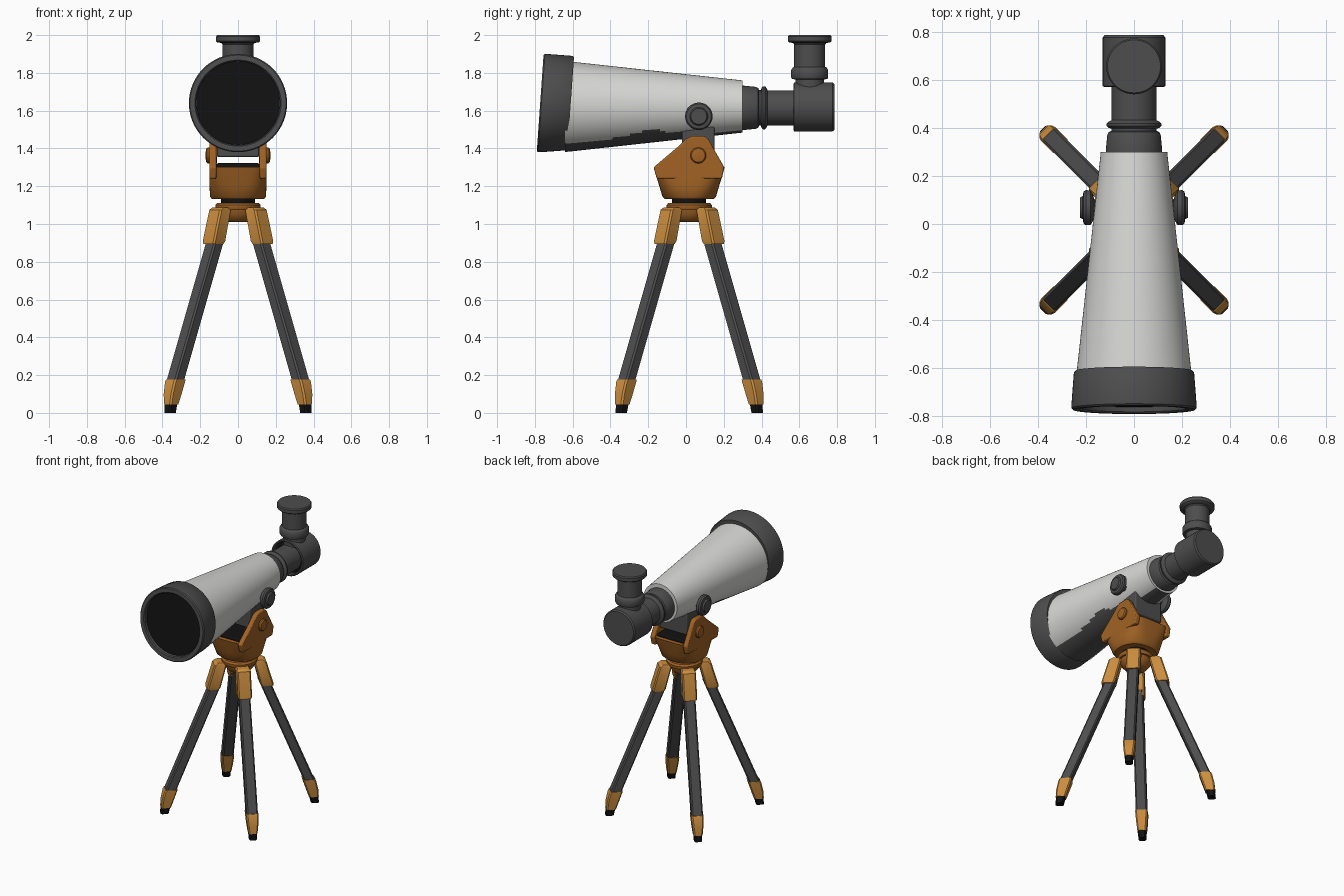
import bpy, bmesh, math
from mathutils import Vector

if "Cube" in bpy.data.objects:
    bpy.data.objects.remove(bpy.data.objects["Cube"])


def material(name, rgb):
    m = bpy.data.materials.new(name)
    m.diffuse_color = (*rgb, 1)
    m.use_nodes = True
    m.node_tree.nodes["Principled BSDF"].inputs["Base Color"].default_value = m.diffuse_color
    return m


WHITE = material("tube white", (0.68, 0.68, 0.66))
GREY = material("dark grey", (0.075, 0.075, 0.075))
BLACK = material("black", (0.006, 0.006, 0.006))
BROWN = material("burnt orange", (0.36, 0.125, 0.018))
AMBER = material("light amber", (0.60, 0.27, 0.05))


def finish(name, bm, mats, bevel=0):
    bmesh.ops.recalc_face_normals(bm, faces=bm.faces)
    me = bpy.data.meshes.new(name)
    bm.to_mesh(me)
    bm.free()
    ob = bpy.data.objects.new(name, me)
    bpy.context.collection.objects.link(ob)
    for m in mats:
        me.materials.append(m)
    if bevel:
        b = ob.modifiers.new("bevel", 'BEVEL')
        b.width, b.segments, b.limit_method = bevel, 2, 'ANGLE'
    bpy.ops.object.select_all(action='DESELECT')
    ob.select_set(True)
    bpy.context.view_layer.objects.active = ob
    bpy.ops.object.shade_smooth_by_angle(angle=math.radians(35))
    return ob


def loft(name, rings, mats, bevel=0):
    """Skin a list of equal-length point rings and cap both ends."""
    bm = bmesh.new()
    vr = [[bm.verts.new(p) for p in r] for r in rings]
    n = len(rings[0])
    for a, b in zip(vr, vr[1:]):
        for i in range(n):
            j = (i + 1) % n
            bm.faces.new((a[i], a[j], b[j], b[i]))
    bm.faces.new(vr[0])
    bm.faces.new(vr[-1])
    return finish(name, bm, mats, bevel)


def lathe(name, profile, axis, centre, mat, n=48, shear=0):
    """Profile of (position along axis, radius) turned about a world axis."""
    rings = []
    for t, r in profile:
        ring = []
        for i in range(n):
            a = 2 * math.pi * i / n
            c, s = r * math.cos(a), r * math.sin(a)
            v = {'x': (t, c, s), 'y': (c, t + shear * s, s), 'z': (c, s, t)}[axis]
            ring.append(Vector(v) + Vector(centre))
        rings.append(ring)
    return loft(name, rings, [mat])


def box(name, lo, hi, mat, bevel=0.008):
    ring = [(lo[0], lo[1]), (hi[0], lo[1]), (hi[0], hi[1]), (lo[0], hi[1])]
    return loft(name, [[(x, y, z) for x, y in ring] for z in (lo[2], hi[2])], [mat], bevel)


# Main tube: tapered, with a painted dark underside
steps = 30
tube = lathe("main_tube", [(-0.64 + 0.94 * i / steps, 0.241 - 0.103 * i / steps)
                           for i in range(steps + 1)], 'y', (0, 0, 1.622), WHITE, 72)
tube.data.materials.append(GREY)
for p in tube.data.polygons:
    y = p.center.y
    limit = -0.8 + 0.15 * math.exp(-((y + 0.2) / 0.12) ** 2) - (0.1 if y > 0.12 else 0)
    if abs(p.normal.y) < 0.5 and p.normal.z < limit:
        p.material_index = 1

# Front hood and lens, leaning slightly
AX = (0, 0, 1.64)
lathe("front_hood", [(-0.61, 0.2), (-0.61, 0.244), (-0.618, 0.25), (-0.75, 0.26),
                     (-0.765, 0.26), (-0.772, 0.254), (-0.772, 0.228), (-0.765, 0.222),
                     (-0.735, 0.222)], 'y', AX, GREY, 64, 0.07)
lathe("front_lens", [(-0.73, 0.221), (-0.745, 0.221)], 'y', AX, BLACK, 64, 0.07)

# Focuser neck and diagonal housing
RC = (0, 0, 1.615)
lathe("focuser_neck", [(0.28, 0.117), (0.31, 0.117), (0.37, 0.111), (0.382, 0.105),
                       (0.387, 0.094), (0.396, 0.094), (0.401, 0.108), (0.408, 0.114),
                       (0.418, 0.114), (0.425, 0.106), (0.432, 0.093), (0.66, 0.093)],
      'y', RC, GREY)
lathe("diagonal_housing", [(0.62, 0.115), (0.572, 0.115), (0.569, 0.122), (0.573, 0.13),
                           (0.775, 0.13), (0.785, 0.122)], 'y', (0, 0, 1.62), GREY)
lathe("housing_recess", [(0.6, 0.114), (0.612, 0.114)], 'y', (0, 0, 1.62), BLACK)

# Upright eyepiece
lathe("eyepiece", [(1.70, 0.075), (1.765, 0.075), (1.768, 0.094), (1.776, 0.098),
                   (1.815, 0.098), (1.828, 0.09), (1.832, 0.082), (1.95, 0.082),
                   (1.958, 0.088), (1.962, 0.11), (1.968, 0.116), (1.992, 0.116),
                   (2.0, 0.110)], 'z', (0, 0.655, 0), GREY)

# Altitude knobs and fork bolts on both sides
for side, s in (("left", -1), ("right", 1)):
    lathe("knob_" + side, [(s * x, r) for x, r in
          ((0.10, 0.03), (0.165, 0.03), (0.17, 0.055), (0.18, 0.071), (0.2, 0.073),
           (0.21, 0.066), (0.213, 0.048), (0.224, 0.042))], 'x', (0, 0.068, 1.57), GREY, 32)
    lathe("fork_bolt_" + side, [(s * x, r) for x, r in
          ((0.11, 0.042), (0.16, 0.042), (0.168, 0.036), (0.171, 0.02))],
          'x', (0, 0.065, 1.363), BROWN, 32)
    # Fork cheek: flat plate with rounded peak
    prof = [(-0.172, 1.30), (-0.03, 1.42), (0.0, 1.45), (0.03, 1.465), (0.10, 1.465),
            (0.122, 1.445), (0.14, 1.41), (0.203, 1.30), (0.19, 1.24), (-0.155, 1.24)]
    loft("fork_cheek_" + side, [[(s * x, y, z) for y, z in prof] for x in (0.115, 0.151)],
         [BROWN], 0.007)

# Saddle between the cheeks
box("tube_saddle", (-0.112, -0.02, 1.355), (0.112, 0.15, 1.53), GREY)

# Fork body: round at the bottom, boxy at the top
CY = 0.017
rings = []
for z, hx, hy, e in ((1.132, 0.138, 0.13, 2.2), (1.145, 0.148, 0.142, 2.4),
                     (1.2, 0.151, 0.158, 3), (1.25, 0.151, 0.174, 4), (1.302, 0.151, 0.188, 5)):
    ring = []
    for i in range(56):
        a = 2 * math.pi * i / 56
        c, s = math.cos(a), math.sin(a)
        ring.append((hx * math.copysign(abs(c) ** (2 / e), c),
                     CY + hy * math.copysign(abs(s) ** (2 / e), s), z))
    rings.append(ring)
loft("fork_body", rings, [BROWN])
box("fork_inner_plate", (-0.114, -0.14, 1.29), (0.114, 0.175, 1.322), BLACK)

# Turntable and tripod hub
HC = (0, CY, 0)
lathe("turntable", [(1.10, 0.09), (1.14, 0.09)], 'z', HC, BLACK)
lathe("hub_plate", [(1.075, 0.115), (1.083, 0.12), (1.10, 0.12), (1.112, 0.11)], 'z', HC, BROWN)
lathe("hub_core", [(1.01, 0.06), (1.02, 0.075), (1.05, 0.10), (1.09, 0.105)], 'z', HC, BROWN)

# Four legs, each a stack of chamfered sections (z, x offset, half thickness, half width)
PARTS = (
    ("leg_bracket", AMBER, ((1.088, 0.088, 0.034, 0.040), (1.075, 0.095, 0.042, 0.047),
                            (0.91, 0.127, 0.045, 0.048), (0.895, 0.130, 0.041, 0.044))),
    ("leg_shaft", GREY, ((0.93, 0.115, 0.036, 0.038), (0.15, 0.338, 0.036, 0.038))),
    ("leg_foot", AMBER, ((0.178, 0.329, 0.041, 0.041), (0.165, 0.333, 0.043, 0.041),
                         (0.10, 0.346, 0.040, 0.036), (0.045, 0.354, 0.033, 0.030))),
    ("foot_tip", BLACK, ((0.05, 0.354, 0.029, 0.027), (0.0, 0.360, 0.027, 0.025))),
)
for k, (sx, sy) in enumerate(((1, 1), (-1, 1), (-1, -1), (1, -1)), 1):
    d = Vector((sx, sy, 0)).normalized()
    t = Vector((-d.y, d.x, 0))
    for name, mat, secs in PARTS:
        rings = []
        for z, x, a, b in secs:
            o = Vector((0, CY, z)) + d * x * math.sqrt(2)
            c = 0.009
            pts = ((a, b - c), (a - c, b), (c - a, b), (-a, b - c),
                   (-a, c - b), (c - a, -b), (a - c, -b), (a, c - b))
            rings.append([o + d * u + t * v for u, v in pts])
        loft(f"{name}_{k}", rings, [mat])
